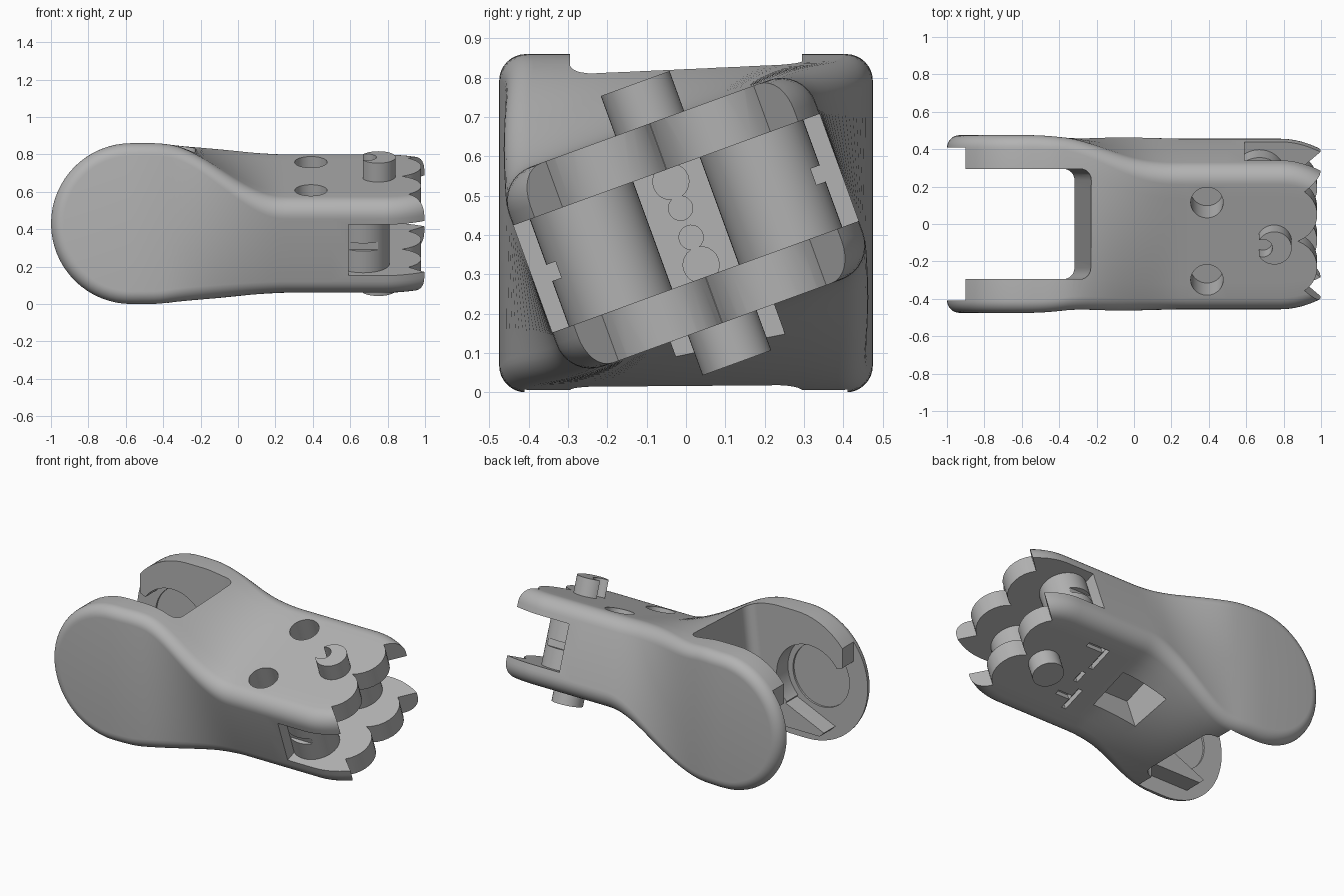
import bpy, bmesh, math
from mathutils import Matrix, Vector

cube = bpy.data.objects.get("Cube")
if cube:
    bpy.data.objects.remove(cube, do_unlink=True)

grey = bpy.data.materials.new("plain grey")
grey.use_nodes = True
COLOUR = (0.45, 0.45, 0.45, 1)
grey.diffuse_color = COLOUR
grey.node_tree.nodes["Principled BSDF"].inputs["Base Color"].default_value = COLOUR

MID, LOBE_X, TWIST = 0.43, -0.57, math.radians(20)
HEAD = Matrix.Translation((0, 0, MID)) @ Matrix.Rotation(TWIST, 4, 'X')   # frame of the twisted end
SIDE = Matrix.Rotation(math.pi / 2, 4, 'X')                               # xz outline, extruded along y
ALONG_X = Matrix.Rotation(math.pi / 2, 4, 'Y')


def finish(name, bm):
    bmesh.ops.remove_doubles(bm, verts=bm.verts, dist=1e-5)
    bmesh.ops.recalc_face_normals(bm, faces=bm.faces)
    me = bpy.data.meshes.new(name)
    bm.to_mesh(me)
    bm.free()
    me.materials.append(grey)
    ob = bpy.data.objects.new(name, me)
    bpy.context.collection.objects.link(ob)
    return ob


def prism(name, pts, lo, hi, frame=Matrix()):
    bm = bmesh.new()
    face = bm.faces.new([bm.verts.new((x, y, lo)) for x, y in pts])
    top = bmesh.ops.extrude_face_region(bm, geom=[face])["geom"]
    bmesh.ops.translate(bm, vec=(0, 0, hi - lo), verts=[v for v in top if isinstance(v, bmesh.types.BMVert)])
    bm.transform(frame)
    return finish(name, bm)


def arc(x, y, r, start, end, n):
    """Points on an arc, angles in degrees, both ends included."""
    angles = [math.radians(start + (end - start) * i / n) for i in range(n + 1)]
    return [(x + r * math.cos(a), y + r * math.sin(a)) for a in angles]


def circle(x, y, r, n=40):
    return arc(x, y, r, 0, 360, n)[:-1]


def rect(x0, x1, y0, y1):
    return [(x0, y0), (x1, y0), (x1, y1), (x0, y1)]


def boolean(ob, other):
    mod = ob.modifiers.new("cut", 'BOOLEAN')
    mod.operation, mod.solver, mod.object = 'DIFFERENCE', 'EXACT', other
    bpy.context.view_layer.objects.active = ob
    bpy.ops.object.modifier_apply(modifier=mod.name)
    bpy.data.objects.remove(other, do_unlink=True)


def upper_half(hw, hh, r):
    """Upper half of a rounded rectangle, from +y to -y."""
    bend = arc(hw - r, hh - r, r, 0, 90, 8)
    flat = [((hw - r) * (1 - i / 4), hh) for i in range(1, 8)]
    return [(hw, 0)] + bend + flat + [(-y, z) for y, z in reversed(bend)] + [(-hw, 0)]


def bridge(bm, a, b, closed):
    n = len(a)
    for i in range(n if closed else n - 1):
        j = (i + 1) % n
        bm.faces.new((a[i], a[j], b[j], b[i]))


def ease(x, start, end):
    t = min(1, max(0, (x - start) / (end - start)))
    return t * t * (3 - 2 * t)


# Body: round fork lobe flowing into a twisted, slimmer head
bm = bmesh.new()
half = upper_half(0.475, MID, 0.068)
last = None
for k in range(33):
    a = math.pi * k / 32
    row = [bm.verts.new((LOBE_X - z * math.sin(a), y, MID + z * math.cos(a))) for y, z in half]
    if last:
        bridge(bm, last, row, False)
    last = row
last = None
stations = [LOBE_X + 0.85 * i / 28 for i in range(29)] + [0.5, 0.78] + [0.78 + 0.04 * i for i in range(1, 7)]
for x in stations:
    slim, flatten, twist = ease(x, LOBE_X, 0.1), ease(x, -0.46, 0.26), ease(x, -0.37, 0.24)
    taper = 0.06 * max(0, (x - 0.78) / 0.22) ** 2
    half = upper_half(0.475 - 0.06 * slim - taper, MID - 0.16 * flatten, 0.068 + 0.025 * flatten)
    ring = half + [(-y, -z) for y, z in half[1:-1]]
    turn = Matrix.Translation((0, 0, MID)) @ Matrix.Rotation(TWIST * twist, 4, 'X')
    row = [bm.verts.new(turn @ Vector((x, y, z))) for y, z in ring]
    if last:
        bridge(bm, last, row, True)
    last = row
bm.faces.new(last)
body = finish("twisted_fork_body", bm)

# Open gap between the fork arms, with rounded inner corners and a sloping wall
corner = arc(-0.38, 0.235, 0.06, 0, 90, 6)
gap = [(-1.2, -0.295)] + [(x, -y) for x, y in reversed(corner)] + corner + [(-1.2, 0.295)]
shear = Matrix.Identity(4)
shear[0][2] = 0.11
boolean(body, prism("gap_cutter", gap, -0.1, 1.0, shear))

# Thin rims, axle pockets and sloping entry slots inside both arms
slot = [(-1.1, 1), (-0.9, 1), (-0.9, 0.58), (-0.82, 0.55), (-0.6, 0.43), (-0.5, 0.25),
        (-0.77, 0.13), (-0.74, 0.1), (-0.38, 0.1), (-0.38, -0.1), (-1.1, -0.1)]
boolean(body, prism("slot_cutter", slot, -0.41, 0.41, SIDE))
boolean(body, prism("pocket_cutter", circle(-0.67, MID, 0.235, 48), -0.41, 0.41, SIDE))
boolean(body, prism("seat_cutter", circle(-0.67, MID, 0.2, 48), -0.422, 0.422, SIDE))

# Slot across the head, leaving two jaw plates
boolean(body, prism("jaw_cutter", rect(0.59, 1.3, -0.6, 0.6), -0.145, 0.145, HEAD))

# Two rounded lobes and two pointed corners on each jaw tip
right = arc(0.82, 0.15, 0.16, -69, 55, 10) + [(1.0, 0.36), (0.99, 0.6)]
teeth = [(x, -y) for x, y in reversed(right)] + right + [(1.3, 0.6), (1.3, -0.6)]
boolean(body, prism("teeth_cutter", teeth, -0.5, 0.5, HEAD))

# Round holes in the top, and holes in the slot's back wall
for e in (-0.22, 0.22):
    boolean(body, prism("top_hole_cutter", circle(0.39, e, 0.087), 0.08, 0.4, HEAD))
for n, r in ((0.097, 0.046), (0.035, 0.031), (-0.033, 0.031), (-0.097, 0.046)):
    boolean(body, prism("wall_hole_cutter", circle(-n * 1.16, 0, r, 24), 0.48, 0.65, HEAD @ ALONG_X))

# Underside: one deep window and shallow grooves
boolean(body, prism("window_cutter", rect(-0.03, 0.27, -0.14, 0.14), -0.5, -0.1, HEAD))
for area in (rect(0.45, 0.48, 0.08, 0.24), rect(0.48, 0.6, 0.21, 0.24), rect(0.47, 0.5, -0.04, 0.04),
             rect(0.4, 0.43, -0.24, -0.08), rect(0.43, 0.53, -0.17, -0.14)):
    boolean(body, prism("groove_cutter", area, -0.35, -0.235, HEAD))

# Pivot bosses between the jaws, notched on their outer side
parts = [body]
for name, s in (("left_pivot_boss", 1), ("right_pivot_boss", -1)):
    boss = prism(name, circle(0.67, s * 0.23, 0.14, 48), -0.15, 0.15, HEAD)
    boolean(boss, prism("notch_cutter", rect(0.5, 0.9, s * 0.345, s * 0.5), -0.022, 0.022, HEAD))
    parts.append(boss)

# Pegs on the outside of the jaws; the upper one is notched
peg = prism("upper_peg", circle(0.75, 0, 0.093, 48), 0.2, 0.378, HEAD)
boolean(peg, prism("notch_cutter", circle(0.69, 0, 0.05, 32), 0.27, 0.5, HEAD))
parts += [peg, prism("lower_peg", circle(0.75, 0, 0.093, 48), -0.378, -0.2, HEAD)]

# Smooth shading with crisp edges
for ob in parts:
    bpy.ops.object.select_all(action='DESELECT')
    ob.select_set(True)
    bpy.context.view_layer.objects.active = ob
    bpy.ops.object.shade_smooth_by_angle(angle=math.radians(30))
